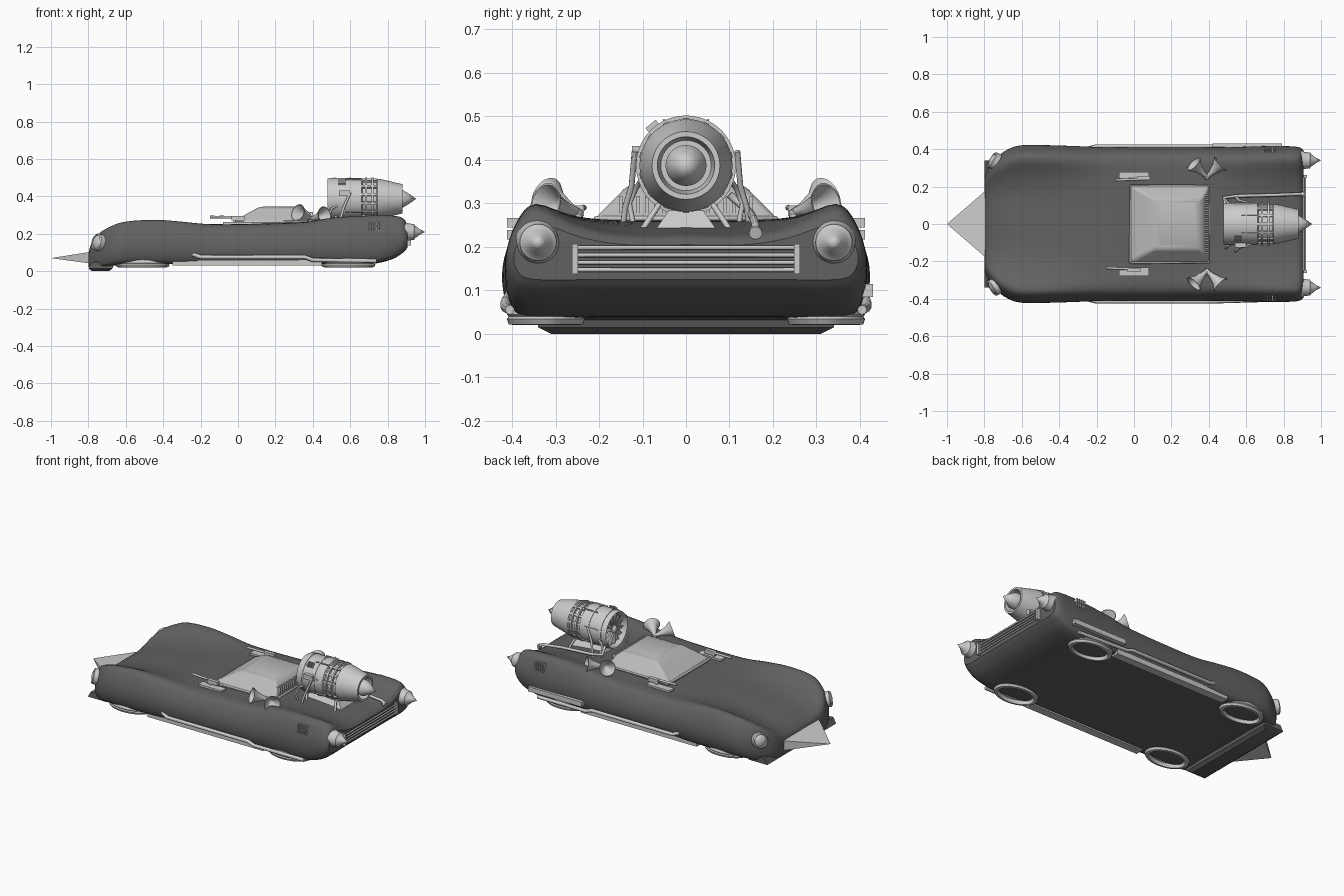
import bpy, bmesh
from math import sin, cos, pi
from mathutils import Vector, Matrix

if "Cube" in bpy.data.objects:
    bpy.data.objects.remove(bpy.data.objects["Cube"])


def material(name, v):
    m = bpy.data.materials.new(name)
    m.diffuse_color = (v, v, v, 1)
    m.use_nodes = True
    m.node_tree.nodes["Principled BSDF"].inputs["Base Color"].default_value = m.diffuse_color
    return m


DARK, LIGHT = material("dark_paint", 0.12), material("pale_glass", 0.5)


def mesh(name, verts, faces, mat=None):
    me = bpy.data.meshes.new(name)
    me.from_pydata([tuple(v) for v in verts], [], faces)
    bm = bmesh.new()
    bm.from_mesh(me)
    bmesh.ops.remove_doubles(bm, verts=bm.verts, dist=1e-5)
    bmesh.ops.recalc_face_normals(bm, faces=bm.faces)
    bm.to_mesh(me)
    bm.free()
    ob = bpy.data.objects.new(name, me)
    bpy.context.collection.objects.link(ob)
    if mat:
        me.materials.append(mat)
    return ob


def skin(name, rows, mat=None, caps=True):
    """Joins closed loops of equal length into a surface."""
    n = len(rows[0])
    verts = [v for r in rows for v in r]
    faces = [(i * n + j, i * n + (j + 1) % n, (i + 1) * n + (j + 1) % n, (i + 1) * n + j)
             for i in range(len(rows) - 1) for j in range(n)]
    if caps:
        faces += [tuple(range(n)), tuple(range(len(verts) - n, len(verts)))]
    return mesh(name, verts, faces, mat)


def lathe(name, prof, loc, d, n=32, flat=1.0):
    """Revolves (radius, distance) pairs about direction d."""
    d = Vector(d)
    q = d.to_track_quat('Z', 'Y') if d.xy.length > 0 else Matrix.Identity(3)
    rows = [[Vector(loc) + q @ Vector((r * cos(2 * pi * k / n), flat * r * sin(2 * pi * k / n), t))
             for k in range(n)] for r, t in prof]
    return skin(name, rows, caps=False)


def box(name, c, s, rot=None):
    rot = rot or Matrix.Identity(3)
    rows = [[Vector(c) + rot @ Vector((a * s[0] / 2, b * s[1] / 2, z * s[2] / 2))
             for a, b in ((-1, -1), (1, -1), (1, 1), (-1, 1))] for z in (-1, 1)]
    return skin(name, rows)


def tiers(name, levels, mat=None):
    """Stacked rectangles given as (x0, x1, half width, z)."""
    return skin(name, [[(a, -w, z), (b, -w, z), (b, w, z), (a, w, z)] for a, b, w, z in levels], mat)


def tube(name, pts, r):
    cu = bpy.data.curves.new(name, 'CURVE')
    cu.dimensions = '3D'
    cu.bevel_depth, cu.bevel_resolution, cu.use_fill_caps = r, 2, True
    sp = cu.splines.new('POLY')
    sp.points.add(len(pts) - 1)
    for p, c in zip(sp.points, pts):
        p.co = (*c, 1)
    ob = bpy.data.objects.new(name, cu)
    bpy.context.collection.objects.link(ob)
    return ob


def spline(p, n):
    out = []
    for i in range(len(p) - 1):
        a, b, c, d = p[max(i - 1, 0)], p[i], p[i + 1], p[min(i + 2, len(p) - 1)]
        for k in range(n):
            t = k / n
            out.append(0.5 * (2 * b + (c - a) * t + (2 * a - 5 * b + 4 * c - d) * t * t
                              + (3 * b - a - 3 * c + d) * t ** 3))
    return out + [p[-1]]


# Body shell: stations of x, half width, floor, fender top, centre top
stations = [(-.80, .24, .025, .09, .085), (-.785, .285, .015, .145, .12), (-.745, .345, .02, .20, .15),
            (-.68, .395, .03, .24, .18), (-.6, .42, .04, .265, .20), (-.45, .42, .04, .275, .22),
            (-.3, .415, .04, .265, .235), (-.15, .41, .04, .25, .245), (.1, .41, .04, .25, .253),
            (.35, .41, .04, .26, .26), (.5, .41, .04, .285, .26), (.7, .415, .04, .297, .25),
            (.82, .415, .065, .297, .235), (.88, .41, .10, .285, .225), (.905, .395, .125, .25, .205)]
rows = []
for x, w, zb, zf, zc in stations:
    h = zf - zb
    half = spline([Vector((x, w * f, z)) for f, z in (
        (0, zc), (.35, zc), (.6, zc + .35 * (zf - zc)), (.83, zf), (.94, zf - .18 * h), (1, zb + .48 * h),
        (.98, zb + .15 * h), (.88, zb), (.5, zb), (0, zb))], 4)
    rows.append(half + [Vector((v.x, -v.y, v.z)) for v in half[-2:0:-1]])
cols = [spline(list(c), 5) for c in zip(*rows)]
skin("body_shell", list(zip(*cols)), DARK)

# Nose spike and chin bumper
mesh("nose_spike", [(-1, 0, .07), (-.78, -.19, .04), (-.78, .19, .04), (-.78, .19, .105), (-.78, -.19, .105)],
     [(0, 1, 2), (0, 2, 3), (0, 3, 4), (0, 4, 1), (1, 2, 3, 4)])
tiers("chin_bumper", [(-.78, -.69, .31, 0), (-.80, -.67, .34, .015), (-.78, -.66, .34, .05)], DARK)

# Cabin canopy with rear louvres
cab = tiers("cabin_canopy", [(-.02, .4, .207, .24), (-.02, .4, .207, .268), (.06, .38, .16, .315),
                             (.11, .35, .135, .341), (.15, .32, .11, .347)], LIGHT)
bev = cab.modifiers.new("soft", 'BEVEL')
bev.width, bev.segments = .012, 3
tube("cabin_frame", [(-.02, -.207, .262), (.4, -.207, .265), (.4, .207, .265), (-.02, .207, .262),
                     (-.02, -.207, .262)], .006)
for k in range(16):
    box("cabin_louvre", (.385, -.15 + k * .02, .292), (.03, .008, .05))

# Turbine housing, on an axis along x
EZ = .387
lathe("turbine_housing", [(0, .515), (.088, .515), (.1, .485), (.107, .478), (.112, .49), (.112, .66), (.1, .665),
                          (.1, .74), (.107, .745), (.104, .77), (.078, .88), (.066, .88), (.058, .83), (0, .83)],
      (0, 0, EZ), (1, 0, 0), 40)
lathe("exhaust_cone", [(0, .83), (.047, .83), (.047, .88), (.03, .91), (0, .953)], (0, 0, EZ), (1, 0, 0))
lathe("fan_hub", [(.026, .515), (.024, .495), (.012, .483), (0, .48)], (0, 0, EZ), (1, 0, 0), 20)
for k in range(14):
    r = Matrix.Rotation(2 * pi * k / 14, 3, 'X')
    c = Vector((0, 0, EZ))
    box("fan_blade", c + r @ Vector((.502, 0, .057)), (.004, .022, .066), r @ Matrix.Rotation(.5, 3, 'Z'))
    box("turbine_slat", c + r @ Vector((.702, 0, .103)), (.085, .014, .012), r)
    if k % 2:
        box("turbine_clip", c + r @ Vector((.64 - .02 * (k % 4), 0, .112)), (.09, .006, .012), r)
for x in (.515, .6, .685, .72):
    lathe("turbine_band", [(.1, -.005), (.115, -.005), (.115, .005), (.1, .005)], (x, 0, EZ), (1, 0, 0), 40)
for k in range(4):
    box("turbine_vent", (.54 + k * .011, -.072, EZ + .084), (.005, .03, .03), Matrix.Rotation(.7, 3, 'X'))
box("turbine_pod", (.57, -.112, EZ + .03), (.06, .025, .03))
tiers("turbine_saddle", [(.5, .76, .07, .24), (.53, .72, .035, .29)])

for s in (-1, 1):
    # Turbine struts and feed pipes
    for x in (.52, .72):
        tube("turbine_strut", [(x, s * .06, .3), (x + .02, s * .1, .24)], .007)
    tube("feed_pipe", [(.54, s * .145, .245), (.55, s * .14, .29), (.565, s * .125, .34), (.60, s * .118, .42)], .007)
    tube("coolant_pipe", [(.5, s * .12, .245), (.49, s * .13, .3), (.5, s * .115, .335), (.53, s * .105, .35)], .006)
    # Tail jets
    lathe("tail_jet", [(.052, -.06), (.052, .005), (.046, .02), (.042, .05), (.032, .058), (.029, .064),
                       (.016, .08), (0, .11)], (.89, s * .34, .21), (1, 0, 0))
    # Headlights
    d = Vector((-.8, s * .5, .2)).normalized()
    lathe("headlight", [(.046, -.05), (.046, .008), (.04, .014), (.036, .008), (.026, .016), (0, .022)],
          (-.75, s * .34, .155), d)
    # Twin horns
    for m in ((-.085, s * .085, .04), (.075, s * .075, .02)):
        lathe("horn", [(0, -.015), (.008, -.01), (.014, .03), (.028, .075), (.048, .105), (.044, .105),
                       (.022, .07), (0, .04)], (.39, s * .25, .28), m, 24)
    tube("horn_stem", [(.39, s * .25, .24), (.39, s * .25, .285)], .012)
    # Hover discs
    for x in (-.51, .59):
        lathe("hover_disc", [(0, .075), (.125, .075), (.138, .06), (.145, .045), (.138, .04), (.145, .034),
                             (.138, .022), (.118, .02), (.108, .042), (0, .045)],
              (x, s * .322, 0), (0, 0, 1), 40, .62)
    # Sill rail and side pipe
    box("side_sill", (.05, s * .37, .045), (.8, .05, .03))
    tube("side_pipe", [(-.24, s * .405, .09), (-.2, s * .415, .075), (.36, s * .415, .075), (.4, s * .415, .06),
                       (.74, s * .405, .055)], .011)
    # Fender vents
    for k in range(5):
        for z in (.228, .255):
            box("fender_vent", (.7 + k * .014, s * .397, z), (.006, .03, .022))
    # Scuttle guns
    x = -.05 if s < 0 else .0
    box("gun_base", (0, s * .255, .256), (.16, .045, .012))
    tube("gun_barrel", [(x - .1, s * .235, .29), (x + .03, s * .24, .288)], .007)
    box("gun_breech", (x + .05, s * .245, .283), (.07, .022, .024))
    tube("gun_post", [(x + .03, s * .245, .25), (x + .03, s * .245, .285)], .008)
    # Grille end posts
    box("grille_post", (.91, s * .255, .172), (.03, .014, .07))

# Rear grille bars
for k in range(4):
    tube("grille_bar", [(.915, -.255, .147 + k * .017), (.915, .255, .147 + k * .017)], .005)

# Deck pipe and flank strip
tube("deck_pipe", [(.49, .1, .32), (.48, .14, .285), (.55, .15, .275), (.75, .155, .265), (.88, .16, .25),
                   (.9, .16, .235)], .009)
lathe("deck_pipe_flange", [(0, 0), (.015, 0), (.015, .012), (0, .012)], (.895, .16, .235), (1, 0, -.3), 16)
box("flank_strip", (.605, .417, .1), (.37, .026, .03))

# Smooth shading with sharp edges kept
meshes = [o for o in bpy.context.collection.objects if o.type == 'MESH']
for o in meshes:
    o.select_set(True)
bpy.context.view_layer.objects.active = meshes[0]
bpy.ops.object.shade_smooth_by_angle()
